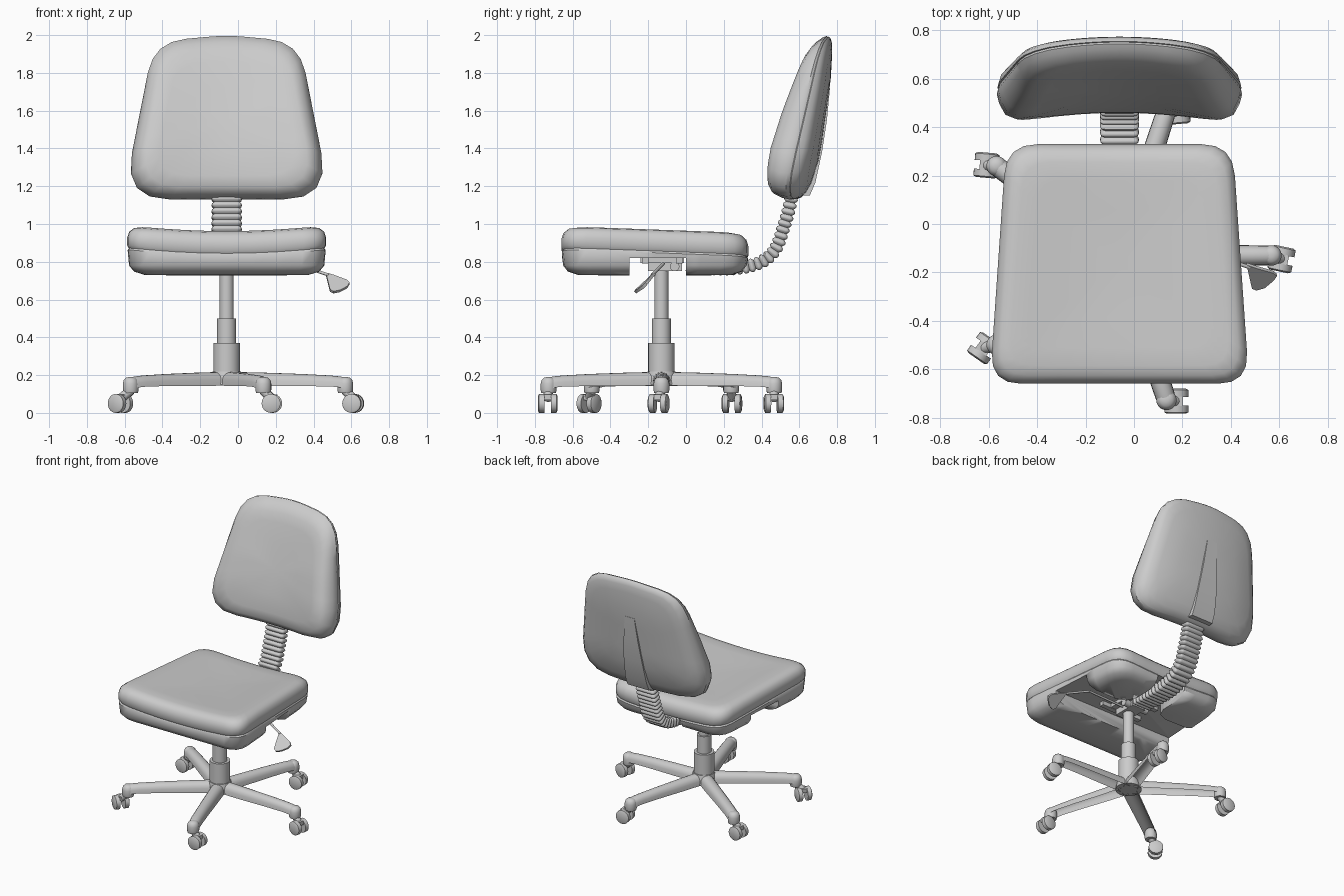
import bpy, bmesh, math
from mathutils import Vector, Matrix

if "Cube" in bpy.data.objects:
    bpy.data.objects.remove(bpy.data.objects["Cube"])

CX, CY = -0.06, -0.13      # axis of the column


def finish(name, bm, angle=40):
    bmesh.ops.remove_doubles(bm, verts=bm.verts, dist=1e-5)
    bmesh.ops.recalc_face_normals(bm, faces=bm.faces)
    me = bpy.data.meshes.new(name)
    bm.to_mesh(me)
    bm.free()
    ob = bpy.data.objects.new(name, me)
    bpy.context.collection.objects.link(ob)
    bpy.ops.object.select_all(action='DESELECT')
    ob.select_set(True)
    bpy.context.view_layer.objects.active = ob
    bpy.ops.object.shade_smooth_by_angle(angle=math.radians(angle))
    return ob


def loft(name, rings, caps=True, closed=True, angle=40):
    bm = bmesh.new()
    vs = [[bm.verts.new(p) for p in r] for r in rings]
    n = len(rings[0])
    for a, b in zip(vs, vs[1:]):
        for i in range(n if closed else n - 1):
            j = (i + 1) % n
            bm.faces.new((a[i], a[j], b[j], b[i]))
    if caps:
        bm.faces.new(vs[0])
        bm.faces.new(vs[-1])
    return finish(name, bm, angle)


def rod(name, a, b, r1, r2=None, seg=24):
    a, b = Vector(a), Vector(b)
    bm = bmesh.new()
    m = Matrix.Translation((a + b) / 2) @ (b - a).to_track_quat('Z', 'Y').to_matrix().to_4x4()
    bmesh.ops.create_cone(bm, cap_ends=True, segments=seg, radius1=r1,
                          radius2=r1 if r2 is None else r2, depth=(b - a).length, matrix=m)
    return finish(name, bm)


def box(name, c, size, rot=0.0):
    bm = bmesh.new()
    m = Matrix.Translation(c) @ Matrix.Rotation(rot, 4, 'Z') @ Matrix.Diagonal((*size, 1))
    bmesh.ops.create_cube(bm, size=1, matrix=m)
    return finish(name, bm)


def rounded(corners, radii, arc=4, edge=6):
    """Outline with rounded corners and evenly divided straight edges."""
    pts, n = [], len(corners)
    cs = [Vector(c) for c in corners]
    ends = [(cs[i] + (cs[i - 1] - cs[i]).normalized() * radii[i],
             cs[i] + (cs[(i + 1) % n] - cs[i]).normalized() * radii[i]) for i in range(n)]
    for i in range(n):
        a, b = ends[i]
        for k in range(arc + 1):
            t = k / arc
            pts.append(a * (1 - t) ** 2 + cs[i] * 2 * t * (1 - t) + b * t * t)
        nxt = ends[(i + 1) % n][0]
        pts += [b.lerp(nxt, k / edge) for k in range(1, edge)]
    return pts


def interp(table, z):
    if z <= table[0][0]:
        return table[0][1]
    for (z0, v0), (z1, v1) in zip(table, table[1:]):
        if z <= z1:
            return v0 + (v1 - v0) * (z - z0) / (z1 - z0)
    return table[-1][1]


# Seat: lower shell and cushion share one outline
seat_line = rounded([(-.536, -.66), (.536, -.66), (.468, .33), (-.468, .33)], [.13] * 4)


def seat_rings(levels):
    rings = []
    for s, z in levels:
        ring = []
        for p in seat_line:
            x, y = p.x * s, -.165 + (p.y + .165) * s
            up = (.028 * (x / .5) ** 2 - .03 * (y + .165)) if z > .8 else 0
            ring.append((CX + x, y, z + up))
        rings.append(ring)
    return rings


shell = loft("seat_shell", seat_rings([(0, .728), (.5, .728), (.82, .73), (.93, .748), (.98, .78),
                                       (.995, .82), (.98, .832), (.5, .832), (0, .832)]), False)
loft("seat_cushion", seat_rings([(0, .828), (.5, .828), (.98, .828), (1, .845), (1, .885), (.98, .918),
                                 (.93, .941), (.85, .95), (.7, .951), (.45, .946), (0, .943)]), False)

# T-shaped channel under the seat
cut_line = [(-.7, -.3), (.7, -.3), (.7, 0), (.22, 0), (.15, .03), (.12, .1), (.12, .4),
            (-.12, .4), (-.12, .1), (-.15, .03), (-.22, 0), (-.7, 0)]
cutter = loft("channel_cutter", [[(CX + x, y, z) for x, y in cut_line] for z in (.6, .82)])
mod = shell.modifiers.new("channel", 'BOOLEAN')
mod.object, mod.operation, mod.solver = cutter, 'DIFFERENCE', 'EXACT'
bpy.context.view_layer.objects.active = shell
bpy.ops.object.modifier_apply(modifier="channel")
bpy.data.objects.remove(cutter)

# Backrest: leaning, gently wrapped cushion with a seam groove
back_line = rounded([(.55, 1.13), (.385, 1.965), (0, 2.0), (-.385, 1.965), (-.55, 1.13)],
                    [.25, .17, .1, .17, .25])
front_depth = [(1.13, .14), (1.38, .16), (1.6, .14), (1.9, .09), (2.0, .07)]
rear_depth = [(1.13, .05), (1.25, .075), (1.38, .08), (1.75, .06), (2.0, .03)]
rings = []
for s, d in [(0, -.93), (.4, -.95), (.7, -.98), (.84, -.95), (.93, -.75), (.98, -.4), (1, -.12), (.985, 0),
             (.995, .08), (.975, .45), (.92, .75), (.8, .93), (.5, 1), (.25, 1), (0, 1)]:
    ring = []
    for p in back_line:
        x, z = p.x * s, 1.55 + (p.y - 1.55) * s
        y = .59 + (z - 1.16) * .195 - .055 * (x / .5) ** 2
        ring.append((CX + x, y + d * interp(front_depth if d < 0 else rear_depth, z), z))
    rings.append(ring)
loft("backrest", rings, False)

# Tapered socket on the back of the backrest
loft("backrest_socket", [[(CX - w, y0, z), (CX + w, y0, z), (CX + w * .9, y1, z), (CX - w * .9, y1, z)]
                         for z, w, y0, y1 in [(1.15, .1, .56, .655), (1.22, .098, .58, .685),
                                              (1.38, .085, .62, .72), (1.55, .065, .65, .746),
                                              (1.72, .045, .7, .762)]])

# Ribbed bellows around the back support
path = [Vector((0, *p)) for p in [(.0, .775), (.15, .765), (.28, .768), (.4, .8), (.475, .87),
                                  (.522, 1.0), (.545, 1.08), (.565, 1.18)]]


def spline(t):
    i = min(int(t), len(path) - 2)
    f = t - i
    p0, p1, p2, p3 = (path[max(0, min(len(path) - 1, i + k))] for k in (-1, 0, 1, 2))
    return .5 * (2 * p1 + (p2 - p0) * f + (2 * p0 - 5 * p1 + 4 * p2 - p3) * f * f
                 + (3 * p1 - p0 - 3 * p2 + p3) * f ** 3)


dense = [spline(k / 60 * (len(path) - 1)) for k in range(61)]
run = [0]
for a, b in zip(dense, dense[1:]):
    run.append(run[-1] + (b - a).length)
section = rounded([(-.08, -.037), (.08, -.037), (.08, .037), (-.08, .037)], [.02] * 4, 3, 1)
RIBS, rings = 25, []
for k in range(RIBS * 4 + 1):
    d = run[-1] * k / (RIBS * 4)
    i = max(j for j in range(60) if run[j] <= d)
    p = dense[i].lerp(dense[i + 1], (d - run[i]) / (run[i + 1] - run[i]))
    t = (dense[min(i + 2, 60)] - dense[max(i - 1, 0)]).normalized()
    nrm = Vector((0, -t.z, t.y))
    inset = (.013, .003, 0, .003)[k % 4]
    rings.append([p + Vector((CX + q.x * (1 - inset / .08), 0, 0)) + nrm * q.y * (1 - inset / .037)
                  for q in section])
loft("back_support_bellows", rings, angle=50)

# Tilt mechanism
box("mechanism_plate", (CX, -.125, .808), (.2, .23, .03))
box("mechanism_body", (CX, -.11, .775), (.11, .18, .05))
for y in (-.215, -.035):
    box("mechanism_bracket", (CX, y, .805), (.34, .035, .03))
rod("tension_knob", (CX - .1, -.06, .775), (CX + .1, -.06, .775), .025)

# Height lever with a flat paddle
for a, b in [((CX, -.13, .785), (.3, -.12, .79)), ((.3, -.12, .79), (.48, -.18, .73))]:
    rod("lever_rod", a, b, .008, seg=10)
paddle = [Vector(p) for p in [(.465, -.165, .737), (.505, -.178, .726), (.575, -.198, .7), (.59, -.21, .685),
                              (.578, -.228, .665), (.54, -.26, .645), (.505, -.27, .638), (.487, -.262, .648)]]
off = (paddle[3] - paddle[0]).cross(paddle[6] - paddle[0]).normalized() * .008
loft("lever_paddle", [[p + off * k for p in paddle] for k in (-1, 1)])

# Gas lift column
for name, r, z0, z1 in [("column_sleeve", .07, .15, .37), ("column_middle", .05, .37, .5),
                        ("column_piston", .037, .5, .8)]:
    rod(name, (CX, CY, z0), (CX, CY, z1), r, seg=32)
rod("base_hub", (CX, CY, .15), (CX, CY, .218), .09, .075, seg=32)

# Five-arm base with hollow arms, end posts and twin-wheel casters
casters = [(.61, -.145, -12), (.18, .465, 5), (-.61, .243, -5), (-.622, -.513, -35), (.175, -.732, 0)]
for k, (wx, wy, rot) in enumerate(casters):
    a = math.radians(72 * k)
    out, side = Vector((math.cos(a), math.sin(a), 0)), Vector((-math.sin(a), math.cos(a), 0))
    mid = Vector((CX, CY, 0))
    rings = []
    for r, zt, zb, w in [(.03, .217, .145, .05), (.2, .213, .142, .047), (.4, .206, .142, .044),
                         (.55, .198, .14, .042), (.6, .193, .135, .041), (.625, .188, .13, .04)]:
        arch = [math.pi * i / 10 for i in range(11)]
        rings.append([mid + out * r + side * w * math.cos(t)
                      + Vector((0, 0, zb + (zt - zb) * math.sin(t) ** .7)) for t in arch])
    loft("base_arm", rings, False, False)
    loft("arm_end_post", [[mid + out * .628 + Vector((r * math.cos(i * math.pi / 10),
                                                      r * math.sin(i * math.pi / 10), z))
                           for i in range(20)]
                          for r, z in [(.038, .105), (.042, .12), (.042, .155), (.037, .174),
                                       (.025, .186), (.008, .19)]])
    ang = math.radians(rot)
    axis, c = Vector((-math.sin(ang), math.cos(ang), 0)), Vector((wx, wy, .05))
    for s in (-1, 1):
        rod("caster_wheel", c + axis * s * .018, c + axis * s * .046, .05)
        rod("caster_cap", c + axis * s * .046, c + axis * s * .052, .05, .038)
    box("caster_hood", c + Vector((0, 0, .033)), (.055, .04, .03), ang)
    post = mid + out * .628
    rod("caster_stem", (*post.xy, .12), (wx, wy, .075), .025, seg=16)
